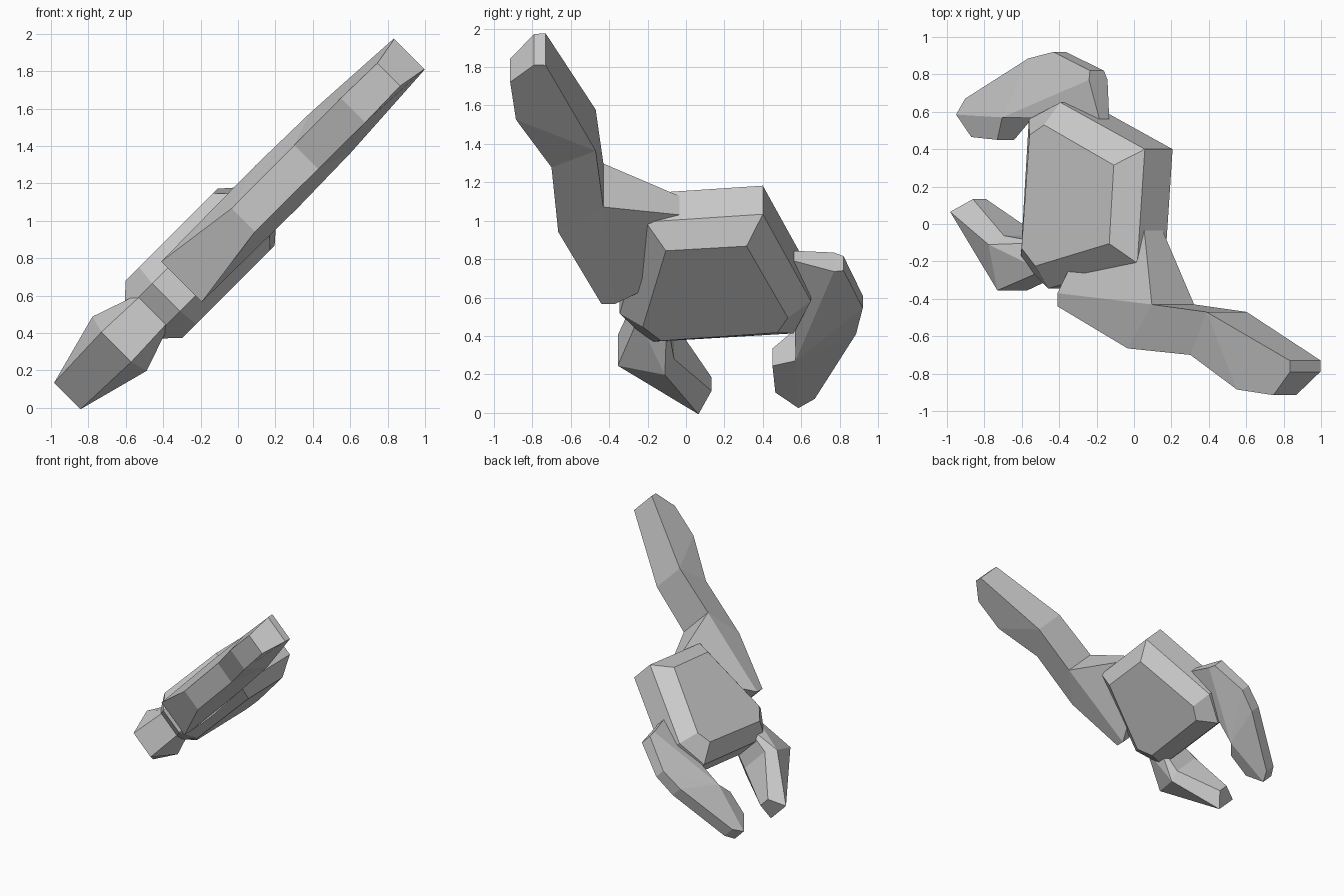
import bpy, bmesh, math
from mathutils import Matrix, Vector

cube = bpy.data.objects.get("Cube")
if cube:
    bpy.data.objects.remove(cube)

stone = bpy.data.materials.new("light_grey")
stone.use_nodes = True
GREY = (0.6, 0.6, 0.6, 1)
stone.diffuse_color = GREY
stone.node_tree.nodes["Principled BSDF"].inputs["Base Color"].default_value = GREY

# All parts lie in one plane tilted 45 degrees about the y axis
tilt = Matrix.Translation((-0.488, 0, 0.488)) @ Matrix.Rotation(math.radians(-45), 4, 'Y')


def slab(name, points, faces):
    """Points are (along, across, half thickness); both sides mirror each other."""
    bm = bmesh.new()
    top = [bm.verts.new((u, v, h)) for u, v, h in points]
    low = [bm.verts.new((u, v, -h)) for u, v, h in points]
    edges = {(f[i - 1], f[i]) for f in faces for i in range(len(f))}
    for f in faces:
        bm.faces.new([top[i] for i in f])
        bm.faces.new([low[i] for i in reversed(f)])
    # Walls close the outer rim
    for a, b in edges:
        if (b, a) not in edges:
            bm.faces.new((top[a], low[a], low[b], top[b]))
    bmesh.ops.recalc_face_normals(bm, faces=bm.faces)
    mesh = bpy.data.meshes.new(name)
    bm.to_mesh(mesh)
    bm.free()
    mesh.materials.append(stone)
    obj = bpy.data.objects.new(name, mesh)
    obj.matrix_world = tilt
    bpy.context.collection.objects.link(obj)
    return obj


# Six-sided body with bevelled rims
rim = [(.238, .65), (.877, .40), (.82, -.21), (.146, -.345), (-.063, -.19), (0, .56)]
inset = [(.225, .53), (.752, .315), (.718, -.105), (.158, -.225), (.055, -.13), (.115, .475)]
body_points = [(u, v, .105) for u, v in rim] + [(u, v, .215) for u, v in inset]
slab("body", body_points,
     [range(6, 12)] + [(i, (i + 1) % 6, (i + 1) % 6 + 6, i + 6) for i in range(6)])

# Long bent arm with a wedge section and a short root
slab("long_arm",
     [(.264, -.44, .153), (.264, -.37, .153), (.985, -.43, .16), (1.39, -.47, .152),
      (1.985, -.73, .117), (1.985, -.79, .114), (1.83, -.915, .086), (1.56, -.885, .092),
      (1.207, -.70, .09), (.73, -.665, .088), (.38, -.2, .153), (.835, -.03, .068)],
     [(0, 1, 2, 9), (9, 2, 3, 8), (8, 3, 7), (7, 3, 4, 5, 6), (1, 10, 11, 2)])

# Curved rear leg with a narrow tip
slab("rear_leg",
     [(-.28, .45, .064), (-.19, .57, .117), (.466, .56, .037), (.42, .77, .07),
      (.41, .82, .053), (.127, .92, .046), (-.06, .885, .05), (-.535, .67, .052),
      (-.595, .585, .06), (-.48, .465, .06)],
     [(0, 1, 8, 9), (1, 2, 3), (1, 3, 4, 5), (1, 5, 6), (1, 6, 7, 8)])

# Short front leg with a raised ridge
slab("front_leg",
     [(.1, -.25, .1), (-.23, -.355, .113), (-.6, .065, .1), (-.478, .133, .05),
      (-.16, -.062, .134), (.1, -.1, .1), (-.205, -.11, .205)],
     [(1, 2, 6), (2, 3, 4, 6), (6, 4, 5), (6, 5, 0), (6, 0, 1)])
